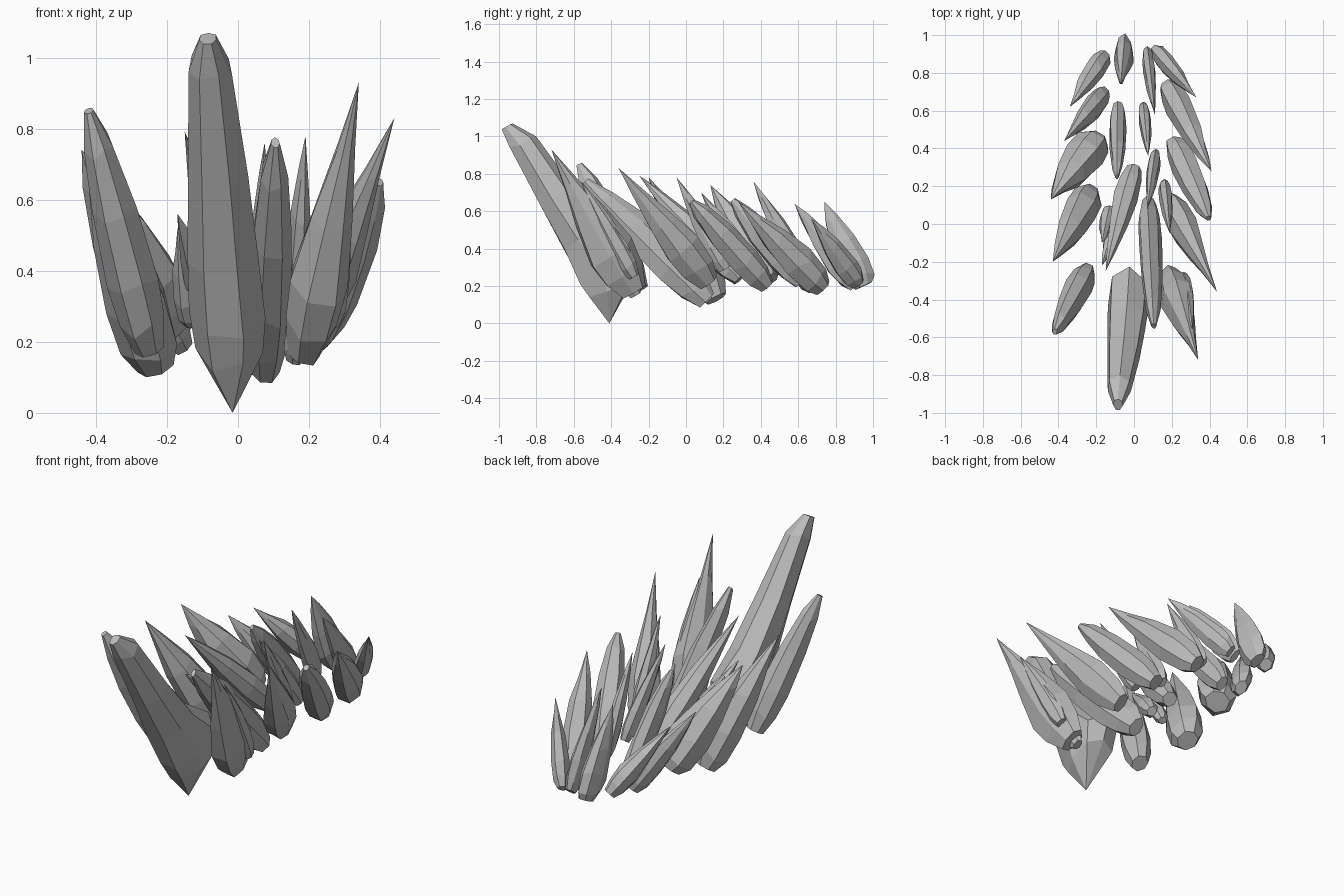
import bpy
import bmesh
import math
import random
from mathutils import Vector

cube = bpy.data.objects.get("Cube")
if cube:
    bpy.data.objects.remove(cube, do_unlink=True)

random.seed(7)

# Single stone material
stone = bpy.data.materials.new("grey_stone")
stone.use_nodes = True
GREY = (0.5, 0.5, 0.5, 1.0)
stone.diffuse_color = GREY
stone.node_tree.nodes["Principled BSDF"].inputs["Base Color"].default_value = GREY

# Profiles: (position along the shard, fraction of width, fraction of depth)
POINTED = [(0, .6, .55), (.1, .9, .87), (.28, 1, 1), (.55, .78, .78), (.8, .38, .38), (1, 0, 0)]
SPIKED = [(0, .55, .55), (.12, .9, .9), (.28, 1, 1), (.5, .7, .75), (.75, .3, .36), (1, 0, 0)]
BLUNT = [(0, .6, .55), (.12, .9, .88), (.3, 1, 1), (.6, .9, .92), (.85, .6, .6), (1, .2, .2)]
ROOTED = [(0, 0, 0), (.13, .95, .72), (.22, 1.08, 1), (.38, 1, .7), (.62, .85, .52), (.9, .6, .4),
          (1, .25, .18)]


def shard(name, base, tip, width, depth, profile=POINTED, lift=0.0, sides=7):
    """Faceted crystal from base to tip, with an oval section."""
    base, tip = Vector(base), Vector(tip)
    axis = (tip - base).normalized()
    # Width runs across the shard, depth runs up and back from its underside
    across = Vector((1, 0, 0))
    across = (across - axis * across.dot(axis)).normalized()
    back = axis.cross(across)
    if back.y < 0:
        back = -back
    # One ridge runs along the back
    turn = math.pi / 2 + random.uniform(-0.15, 0.15)
    wobble = [random.uniform(0.94, 1.08) for _ in range(sides)]

    bm = bmesh.new()
    rings = []
    for t, wide, deep in profile:
        centre = base.lerp(tip, t) + back * depth * deep * lift
        if wide == 0:
            rings.append([bm.verts.new(centre)])
            continue
        ring = []
        for i in range(sides):
            a = turn + math.tau * i / sides
            r = wobble[i] * random.uniform(0.95, 1.05)
            slide = axis * random.uniform(-0.02, 0.02) * (0 < t < 1)
            ring.append(bm.verts.new(centre + slide
                                     + across * math.cos(a) * width * wide * r
                                     + back * math.sin(a) * depth * deep * r))
        rings.append(ring)

    for low, high in zip(rings, rings[1:]):
        for i in range(sides):
            j = (i + 1) % sides
            if len(low) == 1:
                bm.faces.new((low[0], high[j], high[i]))
            elif len(high) == 1:
                bm.faces.new((low[i], low[j], high[0]))
            else:
                bm.faces.new((low[i], low[j], high[j], high[i]))
    for end in (rings[0], rings[-1]):
        if len(end) > 1:
            bm.faces.new(end)
    bmesh.ops.recalc_face_normals(bm, faces=bm.faces)

    mesh = bpy.data.meshes.new(name)
    bm.to_mesh(mesh)
    bm.free()
    mesh.materials.append(stone)
    obj = bpy.data.objects.new(name, mesh)
    bpy.context.scene.collection.objects.link(obj)
    return obj


# Tall leading shard, leaning forward from a broad root
shard("main_shard", base=(-0.015, -0.41, 0), tip=(-0.085, -0.98, 1.04),
      width=0.108, depth=0.2, profile=ROOTED, lift=0.75)

# Central row, front to back
shard("centre_shard_long", base=(0.075, 0.11, 0.12), tip=(0.105, -0.54, 0.76),
      width=0.063, depth=0.1, profile=BLUNT)
shard("centre_shard_leaning", base=(0.0, 0.29, 0.24), tip=(-0.15, -0.25, 0.79),
      width=0.065, depth=0.075, profile=POINTED)
shard("centre_spike_upper", base=(-0.08, 0.05, 0.3), tip=(-0.17, -0.22, 0.56),
      width=0.045, depth=0.05, profile=POINTED)
shard("centre_spike_lower", base=(-0.13, 0.08, 0.25), tip=(-0.17, -0.1, 0.52),
      width=0.04, depth=0.04, profile=POINTED)
shard("centre_shard_slim", base=(0.115, 0.37, 0.26), tip=(0.07, 0.08, 0.7),
      width=0.035, depth=0.06, profile=POINTED)
shard("centre_shard_middle", base=(-0.085, 0.62, 0.22), tip=(-0.09, 0.25, 0.66),
      width=0.047, depth=0.08, profile=BLUNT)
shard("centre_shard_steep", base=(0.05, 0.62, 0.29), tip=(0.075, 0.36, 0.76),
      width=0.032, depth=0.06, profile=POINTED)
shard("centre_shard_rear", base=(0.07, 0.91, 0.2), tip=(0.11, 0.58, 0.64),
      width=0.035, depth=0.075, profile=POINTED)
shard("centre_shard_last", base=(-0.05, 0.95, 0.2), tip=(-0.07, 0.74, 0.65),
      width=0.05, depth=0.095, profile=POINTED)

# Right flank, front to back
shard("right_shard_front", base=(-0.25, -0.25, 0.18), tip=(-0.42, -0.57, 0.85),
      width=0.07, depth=0.09, profile=BLUNT)
shard("right_shard_second", base=(-0.235, 0.16, 0.13), tip=(-0.43, -0.2, 0.78),
      width=0.09, depth=0.11, profile=POINTED)
shard("right_shard_third", base=(-0.2, 0.44, 0.23), tip=(-0.44, 0.13, 0.74),
      width=0.105, depth=0.115, profile=POINTED)
shard("right_shard_fourth", base=(-0.155, 0.69, 0.19), tip=(-0.37, 0.44, 0.58),
      width=0.055, depth=0.08, profile=POINTED)
shard("right_shard_rear", base=(-0.155, 0.89, 0.24), tip=(-0.34, 0.62, 0.56),
      width=0.055, depth=0.065, profile=POINTED)

# Left flank, front to back
shard("left_shard_front", base=(0.185, -0.28, 0.17), tip=(0.34, -0.72, 0.93),
      width=0.088, depth=0.13, profile=SPIKED)
shard("left_front_spike_outer", base=(0.26, -0.28, 0.25), tip=(0.31, -0.56, 0.76),
      width=0.04, depth=0.06, profile=POINTED)
shard("left_front_spike_inner", base=(0.16, -0.27, 0.15), tip=(0.22, -0.5, 0.55),
      width=0.04, depth=0.06, profile=POINTED)
shard("left_shard_second", base=(0.19, 0.12, 0.22), tip=(0.44, -0.36, 0.83),
      width=0.075, depth=0.1, profile=SPIKED)
shard("left_second_spike", base=(0.16, 0.21, 0.29), tip=(0.19, -0.05, 0.78),
      width=0.035, depth=0.06, profile=POINTED)
shard("left_shard_third", base=(0.21, 0.43, 0.2), tip=(0.395, 0.03, 0.65),
      width=0.075, depth=0.08, profile=BLUNT)
shard("left_shard_fourth", base=(0.18, 0.73, 0.19), tip=(0.41, 0.28, 0.65),
      width=0.075, depth=0.09, profile=POINTED)
shard("left_shard_rear", base=(0.11, 0.92, 0.21), tip=(0.33, 0.67, 0.56),
      width=0.045, depth=0.065, profile=POINTED)
